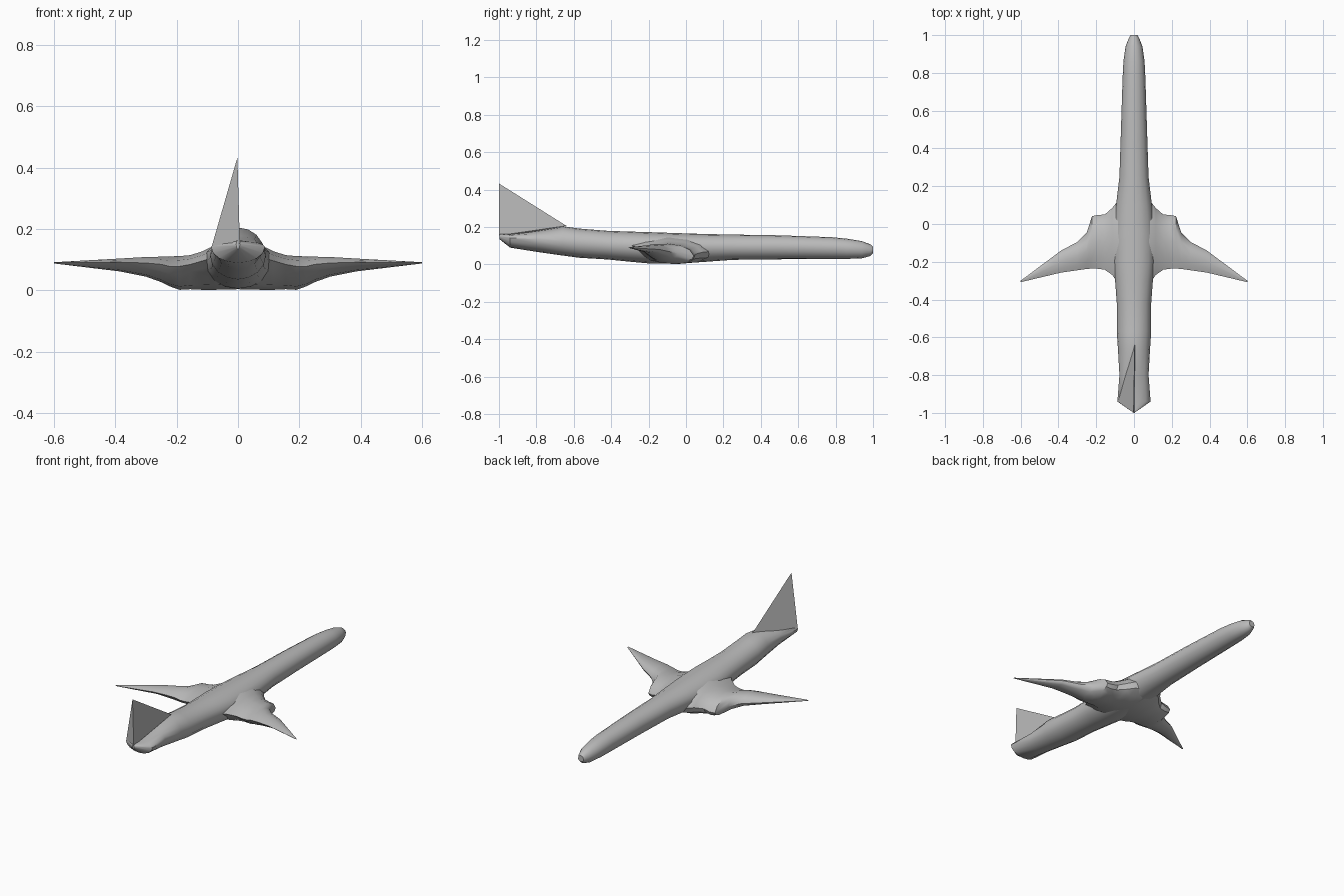
import bpy, bmesh, math

cube = bpy.data.objects.get("Cube")
if cube:
    bpy.data.objects.remove(cube, do_unlink=True)

# Single plain grey finish
grey = bpy.data.materials.new("light_grey")
grey.use_nodes = True
colour = (0.5, 0.5, 0.5, 1)
grey.diffuse_color = colour
grey.node_tree.nodes["Principled BSDF"].inputs["Base Color"].default_value = colour


def loft(name, rings, smooth=35):
    """Skin a list of equal-length rings and cap both ends."""
    bm = bmesh.new()
    loops = [[bm.verts.new(p) for p in ring] for ring in rings]
    n = len(loops[0])
    for a, b in zip(loops, loops[1:]):
        for i in range(n):
            j = (i + 1) % n
            bm.faces.new((a[i], a[j], b[j], b[i]))
    bm.faces.new(loops[0])
    bm.faces.new(loops[-1])
    return finish(name, bm, smooth)


def finish(name, bm, smooth):
    bmesh.ops.recalc_face_normals(bm, faces=bm.faces)
    mesh = bpy.data.meshes.new(name)
    bm.to_mesh(mesh)
    bm.free()
    mesh.materials.append(grey)
    obj = bpy.data.objects.new(name, mesh)
    bpy.context.collection.objects.link(obj)
    if smooth:
        bpy.ops.object.select_all(action='DESELECT')
        obj.select_set(True)
        bpy.context.view_layer.objects.active = obj
        bpy.ops.object.shade_smooth_by_angle(angle=math.radians(smooth))
    return obj


# Fuselage: y, half width, bottom z, widest z, top z
stations = [
    (1.0, .018, .06, .075, .095),
    (.985, .027, .045, .075, .108),
    (.94, .045, .033, .08, .125),
    (.86, .056, .03, .085, .138),
    (.78, .06, .029, .09, .146),
    (.5, .069, .028, .095, .156),
    (.25, .077, .025, .095, .16),
    (.1, .095, .014, .095, .163),
    (-.05, .11, .004, .09, .168),
    (-.2, .11, .006, .095, .173),
    (-.3, .1, .015, .1, .176),
    (-.42, .091, .027, .105, .18),
    (-.57, .091, .036, .115, .192),
    (-.66, .085, .048, .125, .205),
    (-.8, .077, .068, .135, .18),
    (-.94, .088, .09, .142, .162),
    (-.997, .006, .135, .15, .163),
]


def oval(y, w, bottom, mid, top, n=16):
    ring = []
    for i in range(n):
        a = math.tau * i / n
        s = math.sin(a)
        ring.append((w * math.cos(a), y, mid + s * (top - mid if s > 0 else mid - bottom)))
    return ring


loft("fuselage", [oval(*s) for s in stations])

# Wings with blended engine bulges:
# x, leading y, trailing y, leading z, bottom z, top z
ribs = [
    (0, .16, -.34, .07, .004, .155),
    (.08, .13, -.32, .07, .002, .145),
    (.115, .085, -.27, .065, .002, .128),
    (.155, .05, -.242, .055, .004, .115),
    (.19, .048, -.237, .045, .002, .112),
    (.222, .042, -.236, .045, .013, .111),
    (.25, -.045, -.238, .06, .027, .11),
    (.3, -.095, -.245, .07, .045, .109),
    (.385, -.14, -.257, .08, .062, .104),
    (.6, -.3, -.308, .09, .088, .092),
]


def rib(side, x, front, back, z, bottom, top):
    # Chord fraction and height fraction above or below the leading edge
    section = [(0, 0), (.08, .5), (.25, .85), (.5, 1), (.8, .8), (1, .5),
               (.9, .1), (.7, -.75), (.4, -1), (.15, -.85), (.04, -.5)]
    return [(side * x, front + t * (back - front),
             z + h * (top - z if h > 0 else z - bottom)) for t, h in section]


for side, label in ((1, "left"), (-1, "right")):
    loft(label + "_wing", [rib(side, *r) for r in ribs])

# Tail fin: thin on one side, flaring to the other tail corner
bm = bmesh.new()
apex, front, rear, corner, base = [bm.verts.new(p) for p in (
    (-.002, -1, .433), (.004, -.64, .207), (.006, -1, .155),
    (-.086, -.94, .142), (-.01, -.97, .14))]
for face in ((apex, rear, front), (apex, front, corner), (apex, corner, rear),
             (rear, base, front), (front, base, corner), (corner, base, rear)):
    bm.faces.new(face)
finish("tail_fin", bm, 0)
